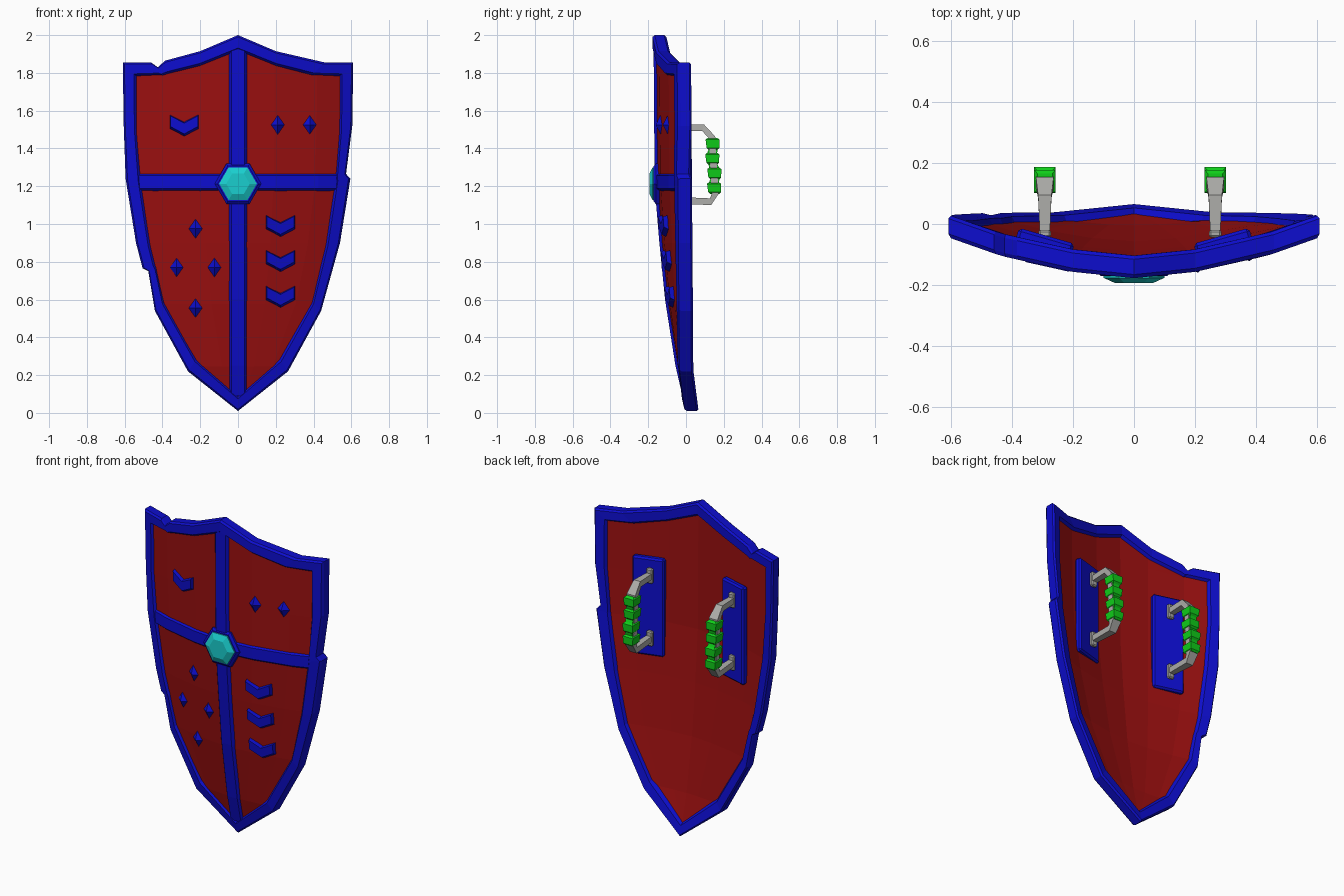
import bpy, bmesh
from math import cos, sin, pi, radians
from mathutils import Vector, Matrix

if "Cube" in bpy.data.objects:
    bpy.data.objects.remove(bpy.data.objects["Cube"])


def material(name, rgb):
    m = bpy.data.materials.new(name)
    m.use_nodes = True
    m.diffuse_color = (*rgb, 1)
    m.node_tree.nodes["Principled BSDF"].inputs["Base Color"].default_value = (*rgb, 1)
    return m


BLUE = material("blue", (0.004, 0.004, 0.62))
RED = material("red", (0.33, 0.005, 0.005))
GREEN = material("green", (0.005, 0.62, 0.01))
CYAN = material("cyan", (0.01, 0.62, 0.62))
GREY = material("grey", (0.42, 0.42, 0.40))


def interp(table, v):
    """Piecewise linear lookup in (key, value) pairs."""
    if v <= table[0][0]:
        return table[0][1]
    for (a, fa), (b, fb) in zip(table, table[1:]):
        if v <= b:
            return fa + (fb - fa) * (v - a) / (b - a)
    return table[-1][1]


def finish(name, bm, mat):
    bmesh.ops.recalc_face_normals(bm, faces=bm.faces)
    me = bpy.data.meshes.new(name)
    bm.to_mesh(me)
    bm.free()
    ob = bpy.data.objects.new(name, me)
    me.materials.append(mat)
    bpy.context.collection.objects.link(ob)
    return ob


def loft(name, rings, mat, loop=False):
    """Skin closed rings; cap the ends unless the rings form a loop."""
    bm = bmesh.new()
    vs = [[bm.verts.new(p) for p in r] for r in rings]
    pairs = list(zip(vs, vs[1:])) + ([(vs[-1], vs[0])] if loop else [])
    n = len(rings[0])
    for a, b in pairs:
        for i in range(n):
            j = (i + 1) % n
            bm.faces.new((a[i], a[j], b[j], b[i]))
    if not loop:
        bm.faces.new(vs[0])
        bm.faces.new(vs[-1])
    return finish(name, bm, mat)


def box(name, size, mat, matrix, bevel=0):
    bm = bmesh.new()
    bmesh.ops.create_cube(bm, size=1, matrix=matrix @ Matrix.Diagonal((*size, 1)))
    ob = finish(name, bm, mat)
    if bevel:
        mod = ob.modifiers.new("bevel", "BEVEL")
        mod.width, mod.segments = bevel, 1
    return ob


# Curved middle surface of the shield
HALF_WIDTH = [(0.01, 0), (0.22, 0.265), (0.54, 0.44), (0.9, 0.54),
              (1.24, 0.595), (1.52, 0.605), (1.855, 0.61)]
CENTRE = [(0, 0.033), (0.25, -0.025), (0.6, -0.08), (0.9, -0.11), (1.2, -0.135), (2, -0.141)]
EDGE = [(0, 0.033), (0.22, 0.003), (0.9, 0), (1.85, -0.007)]
BULGE = [(0, 1), (0.33, 0.85), (0.715, 0.46), (1, 0)]


def surf(x, z):
    t = min(1, abs(x) / max(interp(HALF_WIDTH, z), 0.001))
    e = interp(EDGE, z)
    return e + (interp(CENTRE, z) - e) * interp(BULGE, t)


# Red panel
TOP = [(0, 1.96), (0.2, 1.875), (0.43, 1.82)]
columns = [-1, -0.715, -0.33, 0, 0.33, 0.715, 1]
bm = bmesh.new()
grid = []
for z in (0.06, 0.25, 0.58, 0.9, 1.22, 1.5, 1.78, None):
    w = interp(HALF_WIDTH, z or 1.82) - 0.03
    row = []
    for u in columns:
        zz = z or interp(TOP, abs(u * w))
        row.append(bm.verts.new((u * w, surf(u * w, zz), zz)))
    grid.append(row)
for a, b in zip(grid, grid[1:]):
    for i in range(len(columns) - 1):
        bm.faces.new((a[i], a[i + 1], b[i + 1], b[i]))
panel = finish("shield_panel", bm, RED)
mod = panel.modifiers.new("thickness", "SOLIDIFY")
mod.thickness, mod.offset = 0.04, 0

# Rim: outer x, z and inner x, z around the outline, with chipped notches
upper = [(0.605, 1.52, 0.535, 1.5), (0.61, 1.855, 0.535, 1.78)]
lower = [(0.265, 0.22, 0.22, 0.285), (0.44, 0.54, 0.39, 0.585)]
side = (0.54, 0.9, 0.46, 0.88)
hip = (0.595, 1.24, 0.512, 1.225)
shoulder = (0.2, 1.915, 0.2, 1.835)


def flip(stations):
    return [(-a, b, -c, d) for a, b, c, d in stations]


right_half = [shoulder, (0.46, 1.855, 0.39, 1.785), *upper[::-1],
              (0.572, 1.265, 0.515, 1.245), hip, side, *lower[::-1]]
left_half = flip([*lower, (0.475, 0.75, 0.43, 0.76), (0.505, 0.765, 0.435, 0.78), side, hip,
                  *upper, (0.46, 1.855, 0.41, 1.785), (0.425, 1.83, 0.4, 1.785),
                  (0.385, 1.865, 0.38, 1.79), shoulder])
outline = [(0, 2, 0, 1.915), *right_half, (0, 0.01, 0, 0.09), *left_half]
half_section = [(0, -0.025), (0.12, -0.037), (0.8, -0.037), (1, -0.015)]
section = half_section + [(f, -d) for f, d in half_section[::-1]]
rings = []
for ox, oz, ix, iz in outline:
    ring = []
    for f, d in section:
        x, z = ox + (ix - ox) * f, oz + (iz - oz) * f
        ring.append((x, surf(x, z) + d, z))
    rings.append(ring)
loft("shield_rim", rings, BLUE, loop=True)

# Raised cross bars with chamfered edges
profile = [(-0.055, -0.005), (-0.034, -0.031), (0.034, -0.031), (0.055, -0.005)]
loft("vertical_bar", [[(s, surf(0, z) + d, z) for s, d in profile]
                      for z in (0.09, 0.25, 0.6, 0.9, 1.2, 1.6, 1.94)], BLUE)
loft("horizontal_bar", [[(x, surf(x, 1.222) + d, 1.222 + s) for s, d in profile]
                        for x in (-0.55, -0.425, -0.197, 0, 0.197, 0.425, 0.55)], BLUE)


# Central boss and gem
def hexagon(r, y):
    return [(r * cos(i * pi / 3), y, 1.213 + r * sin(i * pi / 3)) for i in range(6)]


loft("centre_boss", [hexagon(0.123, -0.12), hexagon(0.123, -0.16), hexagon(0.108, -0.171)], BLUE)
loft("centre_gem", [hexagon(0.1, -0.165), hexagon(0.1, -0.177), hexagon(0.062, -0.194)], CYAN)

# Diamond studs
for cx, cz in [(0.21, 1.525), (0.38, 1.525), (-0.225, 0.975),
               (-0.325, 0.77), (-0.125, 0.77), (-0.225, 0.555)]:
    bm = bmesh.new()
    base = [bm.verts.new((cx + a, surf(cx + a, cz + b) - 0.014, cz + b))
            for a, b in ((0.044, 0), (0, 0.062), (-0.044, 0), (0, -0.062))]
    tip = bm.verts.new((cx, surf(cx, cz) - 0.045, cz))
    bm.faces.new(base)
    for i in range(4):
        bm.faces.new((base[i], base[(i + 1) % 4], tip))
    finish("diamond_stud", bm, BLUE)

# Chevron studs
outer = [(-0.077, 0.06), (0, 0.022), (0.077, 0.06), (0.077, -0.02), (0, -0.06), (-0.077, -0.02)]
inner = [(-0.072, 0.052), (0, 0.014), (0.072, 0.052), (0.072, -0.004), (0, -0.043), (-0.072, -0.004)]
for cx, cz in [(-0.285, 1.52), (0.225, 0.988), (0.225, 0.803), (0.225, 0.613)]:
    loft("chevron_stud", [[(cx + a, surf(cx + a, cz + b) - d, cz + b) for a, b in shape]
                          for shape, d in ((outer, 0.01), (inner, 0.042))], BLUE)

# Back plates, handles and grips
PATH = [(-0.04, 1.51, 0.016), (0.09, 1.51, 0.022), (0.137, 1.46, 0.029),
        (0.155, 1.16, 0.029), (0.13, 1.118, 0.024), (-0.04, 1.125, 0.016)]
for side_name, sign, hx in (("left", 1, 0.267), ("right", -1, -0.293)):
    box(side_name + "_back_plate", (0.19, 0.04, 0.6), BLUE,
        Matrix.Translation((sign * 0.292, -0.058, 1.31)) @ Matrix.Rotation(sign * radians(16), 4, "Z"),
        bevel=0.01)
    rings = []
    for i, (y, z, half) in enumerate(PATH):
        before, after = PATH[max(i - 1, 0)], PATH[min(i + 1, len(PATH) - 1)]
        t = Vector((0, after[0] - before[0], after[1] - before[1])).normalized()
        n = Vector((0, -t.z, t.y)) * 0.018
        c, s = Vector((hx, y, z)), Vector((half, 0, 0))
        rings.append([c + s + n, c - s + n, c - s - n, c + s - n])
    loft(side_name + "_handle", rings, GREY)
    for z in (1.51, 1.125):
        box(side_name + "_handle_foot", (0.04, 0.025, 0.09), GREY,
            Matrix.Translation((hx, -0.032, z)), bevel=0.006)
    rings = []
    for k in range(4):
        for dz, r in ((0, 0.026), (0.008, 0.037), (0.052, 0.034), (0.062, 0.024)):
            z = 1.455 - 0.078 * k - dz
            y = 0.137 + 0.06 * (1.455 - z) + 0.003 * (-1) ** k
            rings.append([(hx + a * r * 0.94, y + b * r, z)
                          for a, b in ((1, 1), (-1, 1), (-1, -1), (1, -1))])
    loft(side_name + "_grip", rings, GREEN)
